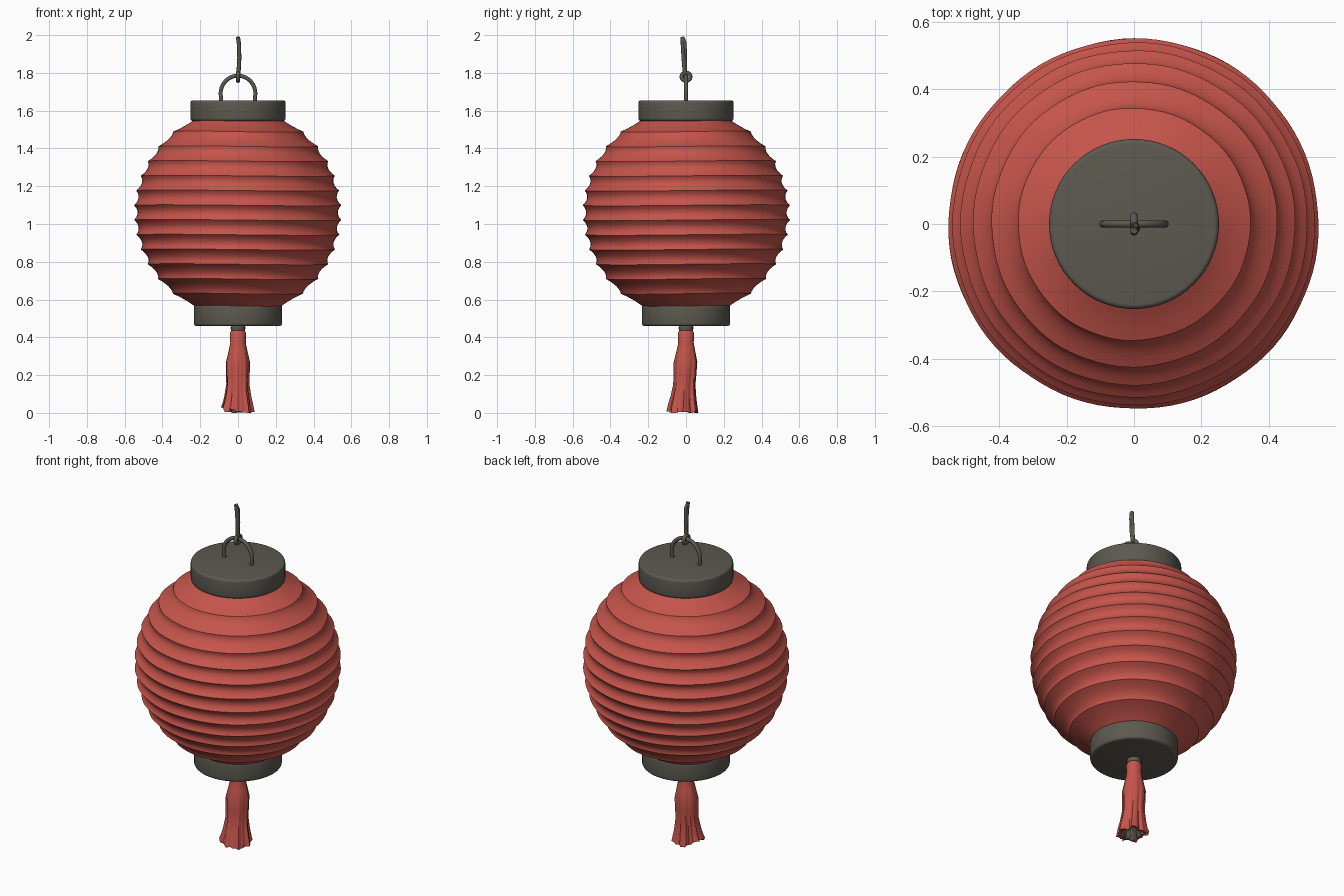
import bpy, bmesh, math, random
from mathutils import Vector

random.seed(4)
cube = bpy.data.objects.get("Cube")
if cube:
    bpy.data.objects.remove(cube, do_unlink=True)


def material(name, rgb):
    m = bpy.data.materials.new(name)
    m.use_nodes = True
    m.diffuse_color = (*rgb, 1)
    m.node_tree.nodes["Principled BSDF"].inputs["Base Color"].default_value = (*rgb, 1)
    return m


red = material("red paper", (0.56, 0.09, 0.07))
grey = material("dark grey metal", (0.108, 0.1, 0.08))


def finish(name, bm, mats, angle=40):
    bmesh.ops.recalc_face_normals(bm, faces=bm.faces)
    mesh = bpy.data.meshes.new(name)
    bm.to_mesh(mesh)
    bm.free()
    ob = bpy.data.objects.new(name, mesh)
    bpy.context.collection.objects.link(ob)
    for m in mats:
        mesh.materials.append(m)
    bpy.ops.object.select_all(action="DESELECT")
    ob.select_set(True)
    bpy.context.view_layer.objects.active = ob
    bpy.ops.object.shade_smooth_by_angle(angle=math.radians(angle))
    return ob


def lathe(profile, sides, shape=None):
    """Closed turned solid from (radius, z) pairs; shape may move each point."""
    bm = bmesh.new()
    rings = []
    for i, (r, z) in enumerate(profile):
        ring = []
        for k in range(sides):
            a = math.tau * k / sides
            co = Vector((r * math.cos(a), r * math.sin(a), z))
            ring.append(bm.verts.new(shape(co, a, k, i) if shape else co))
        rings.append(ring)
    for low, high in zip(rings, rings[1:]):
        for k in range(sides):
            n = (k + 1) % sides
            bm.faces.new((low[k], low[n], high[n], high[k]))
    bm.faces.new(rings[0])
    bm.faces.new(rings[-1])
    return bm


def wire(name, points, radius, cyclic=False):
    curve = bpy.data.curves.new(name, "CURVE")
    curve.dimensions = "3D"
    curve.bevel_depth = radius
    curve.bevel_resolution = 3
    curve.use_fill_caps = True
    spline = curve.splines.new("POLY")
    spline.points.add(len(points) - 1)
    for p, co in zip(spline.points, points):
        p.co = (*co, 1)
    spline.use_cyclic_u = cyclic
    curve.materials.append(grey)
    ob = bpy.data.objects.new(name, curve)
    bpy.context.collection.objects.link(ob)


# Ribbed paper globe: sharp wire ridges with paper sagging between them
CENTRE, RADIUS, PITCH, STEPS = 1.06, 0.55, 0.078, 6
profile = []
for i in range(13 * STEPS + 1):
    z = 0.553 + i * PITCH / STEPS
    t = (i % STEPS) / STEPS
    sag = 0.02 * math.sin(math.pi * t) ** 0.8
    profile.append((math.sqrt(RADIUS ** 2 - (z - CENTRE) ** 2) - sag, z))


def crumple(co, a, k, i):
    wave = 0.004 * math.sin(3 * a + 1) * math.sin(5 * co.z) + 0.002 * math.sin(11 * a + 9 * co.z)
    return Vector((co.x * (1 + wave), co.y * (1 + wave), co.z + 0.003 * math.sin(2 * a)))


finish("paper_globe", lathe(profile, 96, crumple), [red], 32)


# Top and bottom caps with rounded rims
def cap(name, r, low, high):
    b = 0.014
    rim = [(b * math.cos(math.pi * s / 8), b * math.sin(math.pi * s / 8)) for s in range(5)]
    pts = [(r - b + x, low + b - y) for x, y in reversed(rim)]
    pts += [(r - b + x, high - b + y) for x, y in rim]
    finish(name, lathe(pts, 64), [grey])


cap("top_cap", 0.252, 1.545, 1.655)
cap("bottom_cap", 0.234, 0.46, 0.572)

# Carrying loop, hook and the knot that joins them
arch = [(0.088, 0, 1.645)]
arch += [(0.092 * math.cos(math.pi * s / 24), 0, 1.69 + 0.095 * math.sin(math.pi * s / 24))
         for s in range(25)]
arch += [(-0.088, 0, 1.645)]
wire("carrying_loop", arch, 0.011)
wire("hook_stem", [(0, -0.004, 1.775), (0.004, -0.008, 1.82), (0.007, -0.013, 1.88),
                   (0.005, -0.017, 1.95), (0, -0.018, 1.99)], 0.011)
wire("hook_return", [(0, -0.018, 1.99), (0.006, -0.006, 1.96), (0.006, -0.003, 1.88),
                     (0, -0.004, 1.8)], 0.009)
eye = [(0, 0.024 * math.cos(math.tau * s / 16), 1.78 + 0.022 * math.sin(math.tau * s / 16))
       for s in range(16)]
wire("hook_eye", eye, 0.011, True)

# Tassel: gathered threads flaring to a ragged hem, hollow and dark below
SIDES = 60
tufts = [random.uniform(-1, 1) for _ in range(SIDES // 4)]
outer = [(0.012, 0.442), (0.034, 0.438), (0.042, 0.425), (0.041, 0.37), (0.05, 0.325),
         (0.062, 0.27), (0.06, 0.21), (0.058, 0.15), (0.066, 0.09), (0.074, 0.05), (0.082, 0.022)]
inner = [(0.066, 0.024), (0.05, 0.06), (0.015, 0.075)]


def threads(co, a, k, i):
    loose = min(1, max(0, (0.38 - co.z) / 0.34))
    tuft = tufts[k // 4]
    fold = 1 + loose * (0.08 * math.sin(7 * a + 1) + 0.09 * tuft + 0.05 * math.cos(math.tau * k / 4))
    drop = 0.02 * tuft - 0.006 if co.z < 0.03 else 0
    return Vector((co.x * fold, co.y * fold - 0.015 * loose ** 2, max(0, co.z + drop)))


tassel = finish("tassel", lathe(outer + inner, SIDES, threads), [red, grey], 50)
for face in tassel.data.polygons:
    if face.index >= SIDES * len(outer) and face.center.z < 0.2:
        face.material_index = 1
tassel.data.polygons[-2].material_index = 0

# Short cord between the bottom cap and the tassel
finish("tassel_cord", lathe([(0.035, 0.435), (0.04, 0.45), (0.035, 0.465)], 24), [grey])
